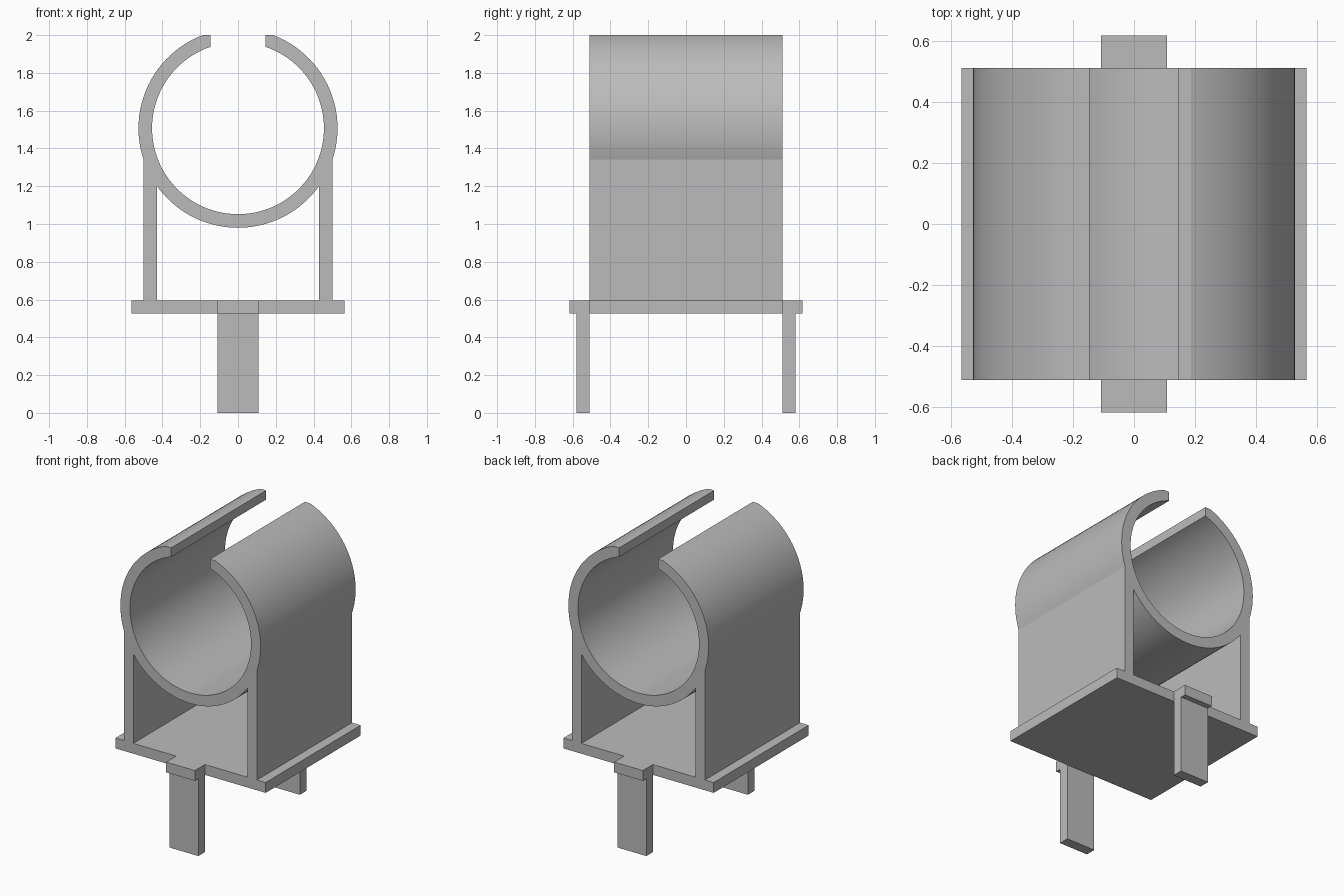
import bpy, bmesh, math
from mathutils import Vector

cube = bpy.data.objects.get("Cube")
if cube:
    bpy.data.objects.remove(cube, do_unlink=True)

grey = bpy.data.materials.new("plain grey")
grey.use_nodes = True
grey.diffuse_color = (0.5, 0.5, 0.5, 1)
grey.node_tree.nodes["Principled BSDF"].inputs["Base Color"].default_value = (0.5, 0.5, 0.5, 1)


def extrude_outline(name, points, direction):
    """Solid made by sweeping a closed outline along a direction."""
    bm = bmesh.new()
    face = bm.faces.new([bm.verts.new(p) for p in points])
    swept = bmesh.ops.extrude_face_region(bm, geom=[face], use_keep_orig=True)
    verts = [g for g in swept["geom"] if isinstance(g, bmesh.types.BMVert)]
    bmesh.ops.translate(bm, verts=verts, vec=Vector(direction))
    bmesh.ops.recalc_face_normals(bm, faces=bm.faces[:])
    mesh = bpy.data.meshes.new(name)
    bm.to_mesh(mesh)
    bm.free()
    mesh.materials.append(grey)
    obj = bpy.data.objects.new(name, mesh)
    bpy.context.collection.objects.link(obj)
    return obj


def arc(radius, start, end, steps):
    """Points on a circle about the clip axis, in the xz plane."""
    return [(radius * math.cos(a), CENTRE + radius * math.sin(a))
            for a in (start + (end - start) * i / steps for i in range(steps + 1))]


# Main sizes
CENTRE, R_OUT, R_IN = 1.507, 0.527, 0.455
GAP, TOP = 0.145, 2.0
WALL_OUT, WALL_IN = 0.5, 0.43
HALF_DEPTH = 0.51
PLATE_LOW, PLATE_TOP, PLATE_X = 0.525, 0.595, 0.565
TAB_X, TAB_Y, LEG_Y = 0.108, 0.617, 0.58

# Open ring and its two supporting walls as one cross-section
a_top = math.asin((TOP - CENTRE) / R_OUT)
a_wall = -math.acos(WALL_OUT / R_OUT)
a_under = -math.acos(WALL_IN / R_OUT)
a_tip = math.acos(GAP / R_IN)
right = [(GAP, TOP)] + arc(R_OUT, a_top, a_wall, 24)
right += [(WALL_OUT, PLATE_TOP), (WALL_IN, PLATE_TOP)]
left = [(-x, z) for x, z in reversed(right)]
belly = arc(R_OUT, a_under, -math.pi - a_under, 36)
bore = arc(R_IN, math.pi - a_tip, 2 * math.pi + a_tip, 96)
outline = right + belly + left + bore
clip = extrude_outline("pipe_clip", [(x, -HALF_DEPTH, z) for x, z in outline],
                       (0, 2 * HALF_DEPTH, 0))
bpy.ops.object.select_all(action="DESELECT")
clip.select_set(True)
bpy.context.view_layer.objects.active = clip
bpy.ops.object.shade_smooth_by_angle(angle=math.radians(12))

# Base plate with a tab at the front and back
edge = [(PLATE_X, -HALF_DEPTH), (PLATE_X, HALF_DEPTH), (TAB_X, HALF_DEPTH), (TAB_X, TAB_Y)]
plate = edge + [(-x, -y) for x, y in edge]
plate = [(TAB_X, -TAB_Y), (TAB_X, -HALF_DEPTH)] + edge
plate += [(-x, y) for x, y in reversed(plate)]
extrude_outline("base_plate", [(x, y, PLATE_LOW) for x, y in plate],
                (0, 0, PLATE_TOP - PLATE_LOW))

# Legs under the tabs
for name, side in (("front_leg", -1), ("back_leg", 1)):
    foot = [(-TAB_X, HALF_DEPTH), (TAB_X, HALF_DEPTH), (TAB_X, LEG_Y), (-TAB_X, LEG_Y)]
    extrude_outline(name, [(x, side * y, 0) for x, y in foot], (0, 0, PLATE_LOW))
